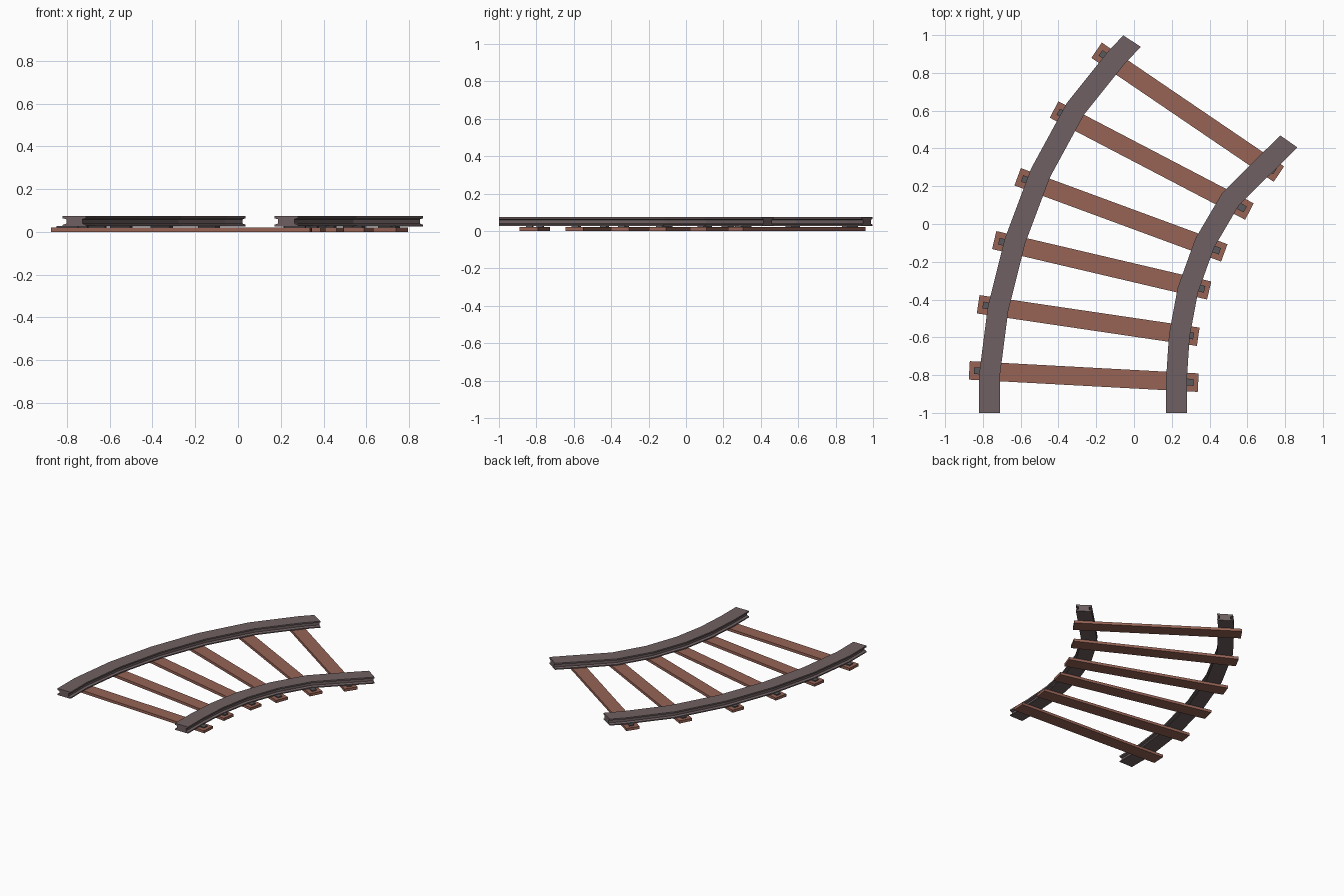
import bpy, bmesh, math
from mathutils import Vector, Matrix

if "Cube" in bpy.data.objects:
    bpy.data.objects.remove(bpy.data.objects["Cube"], do_unlink=True)


def material(name, rgb):
    m = bpy.data.materials.new(name)
    m.use_nodes = True
    m.diffuse_color = (*rgb, 1)
    m.node_tree.nodes["Principled BSDF"].inputs["Base Color"].default_value = (*rgb, 1)
    return m


STEEL = material("dark steel", (0.16, 0.118, 0.122))
WOOD = material("red brown wood", (0.31, 0.127, 0.093))
IRON = material("grey iron", (0.10, 0.10, 0.11))


def finish(name, bm, mat):
    bmesh.ops.recalc_face_normals(bm, faces=bm.faces)
    mesh = bpy.data.meshes.new(name)
    bm.to_mesh(mesh)
    bm.free()
    mesh.materials.append(mat)
    obj = bpy.data.objects.new(name, mesh)
    bpy.context.collection.objects.link(obj)


def box(name, centre, size, angle, mat):
    bm = bmesh.new()
    place = Matrix.Translation(centre) @ Matrix.Rotation(angle, 4, "Z")
    bmesh.ops.create_cube(bm, size=1, matrix=place @ Matrix.Diagonal((*size, 1)))
    finish(name, bm, mat)


# Half of the I-beam section (offset, height), mirrored to close the loop
HALF = [(0.055, 0.025), (0.055, 0.033), (0.038, 0.039),
        (0.038, 0.059), (0.055, 0.064), (0.055, 0.075)]
SECTION = HALF + [(-o, z) for o, z in reversed(HALF)]


def rail(name, path, end_cut):
    """Sweep the section along the path with mitred bends."""
    pts = [Vector(p) for p in path]
    bm = bmesh.new()
    rings = []
    for i, p in enumerate(pts):
        a = (p - pts[i - 1]).normalized() if i else Vector((0, 1))
        b = (pts[i + 1] - p).normalized() if i < len(pts) - 1 else a
        side = Vector((a.y + b.y, -a.x - b.x)).normalized()
        if i == len(pts) - 1:
            side = Vector((math.cos(end_cut), -math.sin(end_cut)))
        rings.append([bm.verts.new((p.x + side.x * o, p.y + side.y * o, z))
                      for o, z in SECTION])
    n = len(SECTION)
    for r, s in zip(rings, rings[1:]):
        for k in range(n):
            bm.faces.new((r[k], r[(k + 1) % n], s[(k + 1) % n], s[k]))
    bm.faces.new(rings[0])
    bm.faces.new(rings[-1])
    finish(name, bm, STEEL)


# Rails
rail("outer_rail", [(-0.765, -1), (-0.765, -0.8), (-0.72, -0.45), (-0.63, -0.09),
                    (-0.495, 0.27), (-0.31, 0.61), (-0.09, 0.885), (-0.01, 0.968)],
     math.radians(33))
rail("inner_rail", [(0.225, -1), (0.225, -0.82), (0.24, -0.59), (0.285, -0.35),
                    (0.375, -0.1), (0.51, 0.13), (0.66, 0.28), (0.82, 0.437)],
     math.radians(35))

# Sleepers, from the outer end to the inner end, with a rail plate at each end
SLEEPERS = [((-0.872, -0.775), (0.34, -0.84)), ((-0.825, -0.425), (0.34, -0.597)),
            ((-0.74, -0.085), (0.398, -0.352)), ((-0.616, 0.25), (0.478, -0.153)),
            ((-0.423, 0.606), (0.611, 0.066)), ((-0.198, 0.92), (0.767, 0.264))]
for i, (start, end) in enumerate(SLEEPERS, 1):
    a, b = Vector((*start, 0.01)), Vector((*end, 0.01))
    d = (b - a).normalized()
    angle = math.atan2(d.y, d.x)
    box(f"sleeper_{i}", (a + b) / 2, ((b - a).length, 0.098, 0.02), angle, WOOD)
    for label, p, inward in (("outer", a, d), ("inner", b, -d)):
        centre = p + inward * 0.075 + Vector((0, 0, 0.0135))
        box(f"{label}_plate_{i}", centre, (0.1, 0.036, 0.009), angle, IRON)
